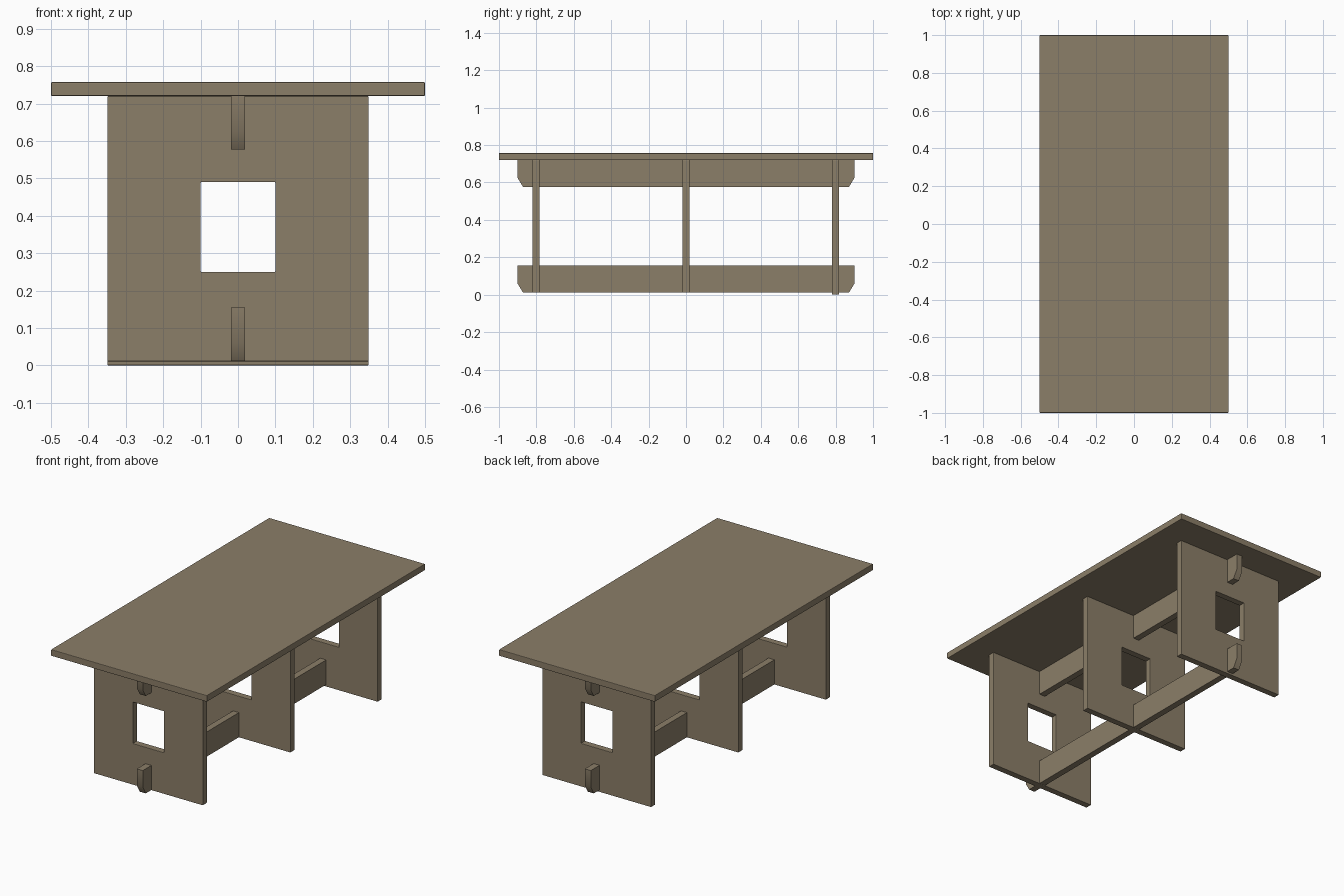
import bpy, bmesh
from mathutils import Vector

if "Cube" in bpy.data.objects:
    bpy.data.objects.remove(bpy.data.objects["Cube"])

wood = bpy.data.materials.new("wood")
wood.diffuse_color = (0.26, 0.21, 0.14, 1)
wood.use_nodes = True
wood.node_tree.nodes["Principled BSDF"].inputs["Base Color"].default_value = wood.diffuse_color


def finish(name, bm, bevel=0.0):
    bmesh.ops.recalc_face_normals(bm, faces=bm.faces)
    mesh = bpy.data.meshes.new(name)
    bm.to_mesh(mesh)
    bm.free()
    mesh.materials.append(wood)
    ob = bpy.data.objects.new(name, mesh)
    bpy.context.collection.objects.link(ob)
    if bevel:
        mod = ob.modifiers.new("edge_bevel", 'BEVEL')
        mod.width = bevel
        mod.segments = 2
    return ob


def extrude(bm, offset):
    ext = bmesh.ops.extrude_face_region(bm, geom=bm.faces[:])
    verts = [g for g in ext["geom"] if isinstance(g, bmesh.types.BMVert)]
    bmesh.ops.translate(bm, verts=verts, vec=Vector(offset))


def rect(bm, x, z0, z1, y):
    return [bm.verts.new((px, y, pz)) for px, pz in ((-x, z0), (x, z0), (x, z1), (-x, z1))]


# Table top
bm = bmesh.new()
bm.faces.new(rect(bm, 0.5, 0.72, 0.757, -1.0))
extrude(bm, (0, 2.0, 0))
finish("table_top", bm, 0.003)

# Upright panels, each with a square window
for name, y, bottom in (("front_panel", -0.802, 0.011), ("middle_panel", 0, 0.011), ("back_panel", 0.8, 0)):
    bm = bmesh.new()
    outer = rect(bm, 0.349, bottom, 0.72, y - 0.019)
    inner = rect(bm, 0.1, 0.25, 0.49, y - 0.019)
    for i in range(4):
        j = (i + 1) % 4
        bm.faces.new((outer[i], outer[j], inner[j], inner[i]))
    extrude(bm, (0, 0.038, 0))
    finish(name, bm, 0.002)

# Long stretcher beams with chamfered lower ends
for name, z in (("lower_beam", 0.012), ("upper_beam", 0.577)):
    half = [(0.872, 0), (0.9, 0.047), (0.9, 0.143)]
    profile = half + [(-y, h) for y, h in reversed(half)]
    bm = bmesh.new()
    bm.faces.new([bm.verts.new((-0.019, y, z + h)) for y, h in profile])
    extrude(bm, (0.038, 0, 0))
    ob = finish(name, bm)
    bpy.ops.object.select_all(action='DESELECT')
    ob.select_set(True)
    bpy.context.view_layer.objects.active = ob
    bpy.ops.object.shade_smooth_by_angle(angle=0.61)
